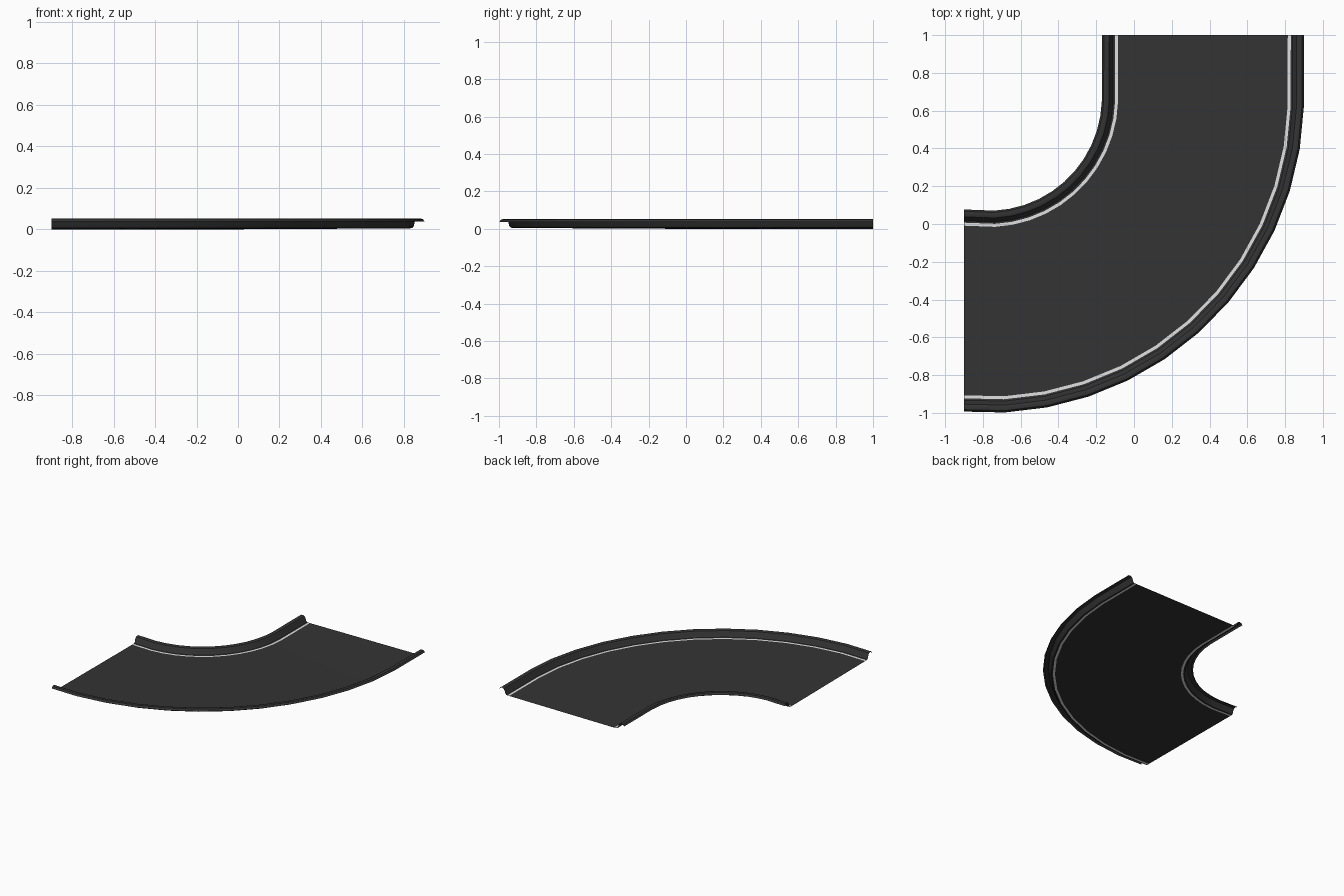
import bpy
import bmesh
from math import cos, sin, radians
from mathutils import Vector

cube = bpy.data.objects.get("Cube")
if cube:
    bpy.data.objects.remove(cube, do_unlink=True)


def make_material(name, value):
    mat = bpy.data.materials.new(name)
    mat.use_nodes = True
    color = (value, value, value, 1)
    mat.diffuse_color = color
    mat.node_tree.nodes["Principled BSDF"].inputs["Base Color"].default_value = color
    return mat


asphalt = make_material("dark asphalt grey", 0.034)
paint = make_material("pale line paint", 0.75)

# Bend layout: shared centre, edge radii and gentle outward banking
CX, CY = -0.77, 0.67
INNER, OUTER = 0.67, 1.60
LINE = 0.016
BANK = 0.005
STEPS = 11


def bank(r):
    return BANK * (r - INNER) / (OUTER - INNER)


def stations(r):
    """Plan points along the bend at radius r."""
    pts = [Vector((CX + r, 1.0))]
    for i in range(STEPS + 1):
        a = radians(-1.7 - 7.76 * i)
        pts.append(Vector((CX + r * cos(a), CY + r * sin(a))))
    pts.append(Vector((-0.9, CY - r + 0.007)))
    return pts


def sweep(name, profile, mat):
    """Sweep (radius, height) points around the bend as an open sheet."""
    bm = bmesh.new()
    rows = [[bm.verts.new((p.x, p.y, z + bank(r))) for p in stations(r)]
            for r, z in profile]
    for a, b in zip(rows, rows[1:]):
        for i in range(len(a) - 1):
            bm.faces.new((a[i], a[i + 1], b[i + 1], b[i]))
    bm.normal_update()
    # Keep the sheet facing upward
    if sum(f.normal.z for f in bm.faces) < 0:
        bmesh.ops.reverse_faces(bm, faces=bm.faces)
    mesh = bpy.data.meshes.new(name)
    bm.to_mesh(mesh)
    bm.free()
    mesh.materials.append(mat)
    obj = bpy.data.objects.new(name, mesh)
    bpy.context.collection.objects.link(obj)
    bpy.ops.object.select_all(action="DESELECT")
    obj.select_set(True)
    bpy.context.view_layer.objects.active = obj
    bpy.ops.object.shade_smooth_by_angle(angle=radians(35))
    return obj


# Road surface
sweep("road_surface", [(INNER + LINE, 0), (OUTER - LINE, 0)], asphalt)

# Painted edge lines
sweep("inner_edge_line", [(INNER, 0), (INNER + LINE, 0)], paint)
sweep("outer_edge_line", [(OUTER - LINE, 0), (OUTER, 0)], paint)

# Rolled kerbs: rising wall, rounded top and overhanging lip
kerb = [(0, 0), (0.010, 0.002), (0.017, 0.010), (0.022, 0.030),
        (0.031, 0.043), (0.045, 0.048), (0.060, 0.045), (0.070, 0.032)]
sweep("inner_kerb", [(INNER - u, z) for u, z in kerb], asphalt)
sweep("outer_kerb", [(OUTER + u, z) for u, z in kerb], asphalt)
